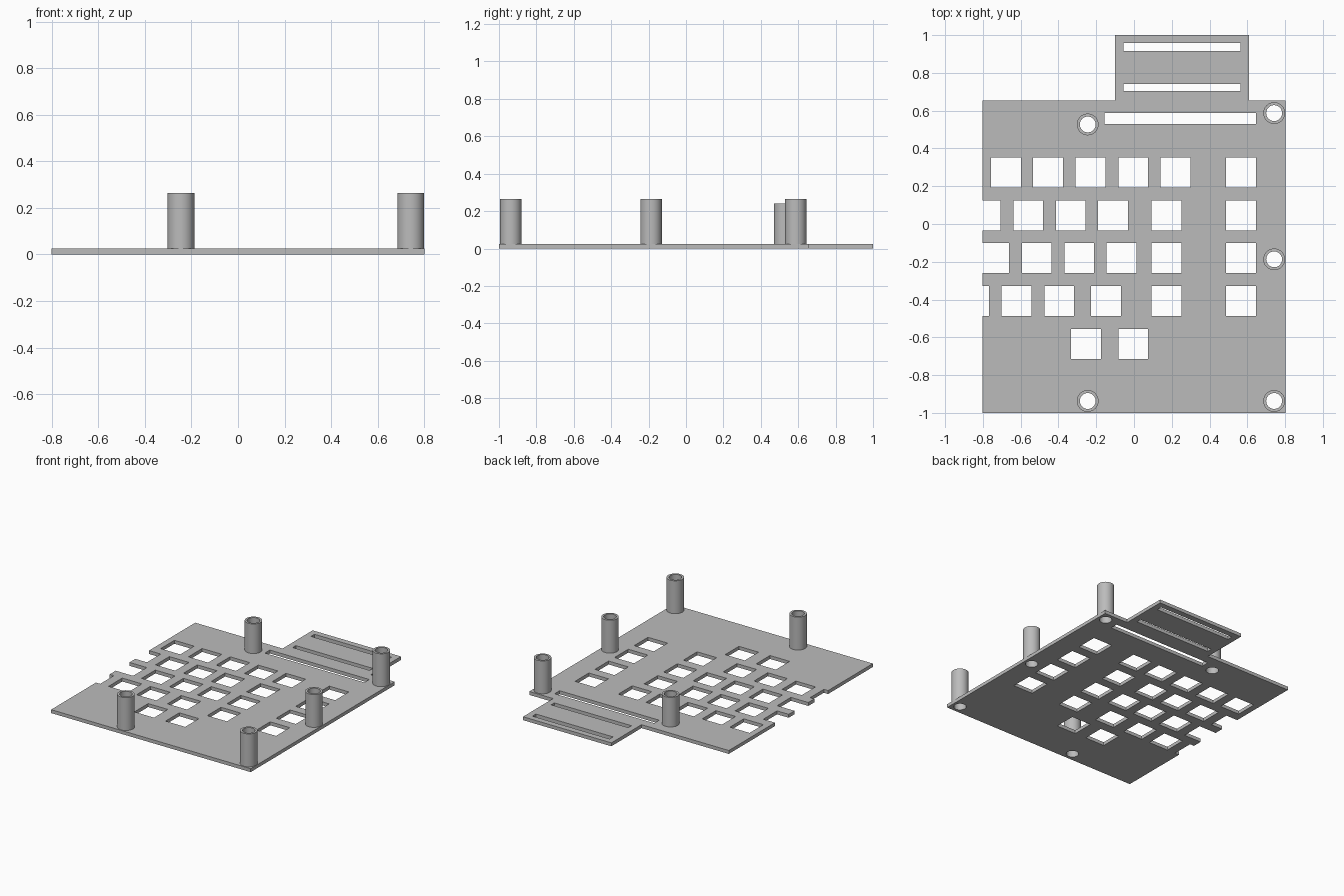
import bpy
import bmesh
import math

THICK = 0.025
KEY = 0.158              # side of a square opening
TUBE_R, BORE_R = 0.0575, 0.042
SIDES = 48

cube = bpy.data.objects.get("Cube")
if cube:
    bpy.data.objects.remove(cube, do_unlink=True)

grey = bpy.data.materials.new("plain grey")
grey.use_nodes = True
grey.diffuse_color = (0.5, 0.5, 0.5, 1)
grey.node_tree.nodes["Principled BSDF"].inputs["Base Color"].default_value = grey.diffuse_color


def make_object(name, bm):
    bmesh.ops.recalc_face_normals(bm, faces=bm.faces[:])
    mesh = bpy.data.meshes.new(name)
    bm.to_mesh(mesh)
    bm.free()
    mesh.materials.append(grey)
    obj = bpy.data.objects.new(name, mesh)
    bpy.context.collection.objects.link(obj)
    return obj


def add_prism(bm, outline, z0, z1):
    face = bm.faces.new([bm.verts.new((x, y, z0)) for x, y in outline])
    grown = bmesh.ops.extrude_face_region(bm, geom=[face])["geom"]
    verts = [g for g in grown if isinstance(g, bmesh.types.BMVert)]
    bmesh.ops.translate(bm, verts=verts, vec=(0, 0, z1 - z0))


def rect(x0, x1, y0, y1):
    return [(x0, y0), (x1, y0), (x1, y1), (x0, y1)]


def circle(cx, cy, r):
    turns = [2 * math.pi * i / SIDES for i in range(SIDES)]
    return [(cx + r * math.cos(a), cy + r * math.sin(a)) for a in turns]


# Square openings: row centre y -> opening centres x
KEY_ROWS = {
    0.272: (-0.678, -0.455, -0.23, -0.004, 0.219, 0.567),
    0.045: (-0.787, -0.56, -0.335, -0.112, 0.172, 0.567),
    -0.18: (-0.741, -0.515, -0.29, -0.066, 0.172, 0.567),
    -0.407: (-0.847, -0.622, -0.396, -0.148, 0.172, 0.567),
    -0.635: (-0.254, -0.004),
}
# Long slots: x0, x1, y0, y1
SLOTS = [(-0.055, 0.565, 0.917, 0.957),
         (-0.055, 0.565, 0.705, 0.742),
         (-0.155, 0.645, 0.53, 0.587)]
# Standoffs: name, x, y, top height
TUBES = [("back_right_standoff", -0.245, 0.527, 0.24),
         ("back_left_standoff", 0.742, 0.587, 0.264),
         ("middle_left_standoff", 0.742, -0.187, 0.264),
         ("front_right_standoff", -0.245, -0.937, 0.264),
         ("front_left_standoff", 0.742, -0.937, 0.264)]

# Base plate with rear tab
bm = bmesh.new()
add_prism(bm, [(-0.802, -1), (0.802, -1), (0.802, 0.654), (0.61, 0.654),
               (0.61, 1), (-0.10, 1), (-0.10, 0.654), (-0.802, 0.654)], 0, THICK)
plate = make_object("base_plate", bm)

# One cutter for all openings
bm = bmesh.new()
h = KEY / 2
outlines = [rect(x - h, x + h, y - h, y + h) for y, xs in KEY_ROWS.items() for x in xs]
outlines += [rect(*s) for s in SLOTS]
outlines += [circle(x, y, BORE_R) for _, x, y, _ in TUBES]
for outline in outlines:
    add_prism(bm, outline, -THICK, 2 * THICK)
cutter = make_object("opening_cutter", bm)
cutter.hide_render = True

cut = plate.modifiers.new("openings", "BOOLEAN")
cut.operation = "DIFFERENCE"
cut.solver = "EXACT"
cut.object = cutter
bpy.context.view_layer.objects.active = plate
bpy.ops.object.modifier_apply(modifier=cut.name)
bpy.data.objects.remove(cutter, do_unlink=True)

# Hollow standoffs
for name, x, y, top in TUBES:
    bm = bmesh.new()
    rings = []
    for r, z in ((BORE_R, THICK), (TUBE_R, THICK), (TUBE_R, top), (BORE_R, top)):
        rings.append([bm.verts.new((px, py, z)) for px, py in circle(x, y, r)])
    for k in range(4):
        a, b = rings[k], rings[(k + 1) % 4]
        for i in range(SIDES):
            j = (i + 1) % SIDES
            bm.faces.new((a[i], a[j], b[j], b[i]))
    tube = make_object(name, bm)
    bpy.ops.object.select_all(action="DESELECT")
    tube.select_set(True)
    bpy.context.view_layer.objects.active = tube
    bpy.ops.object.shade_smooth_by_angle(angle=math.radians(30))
